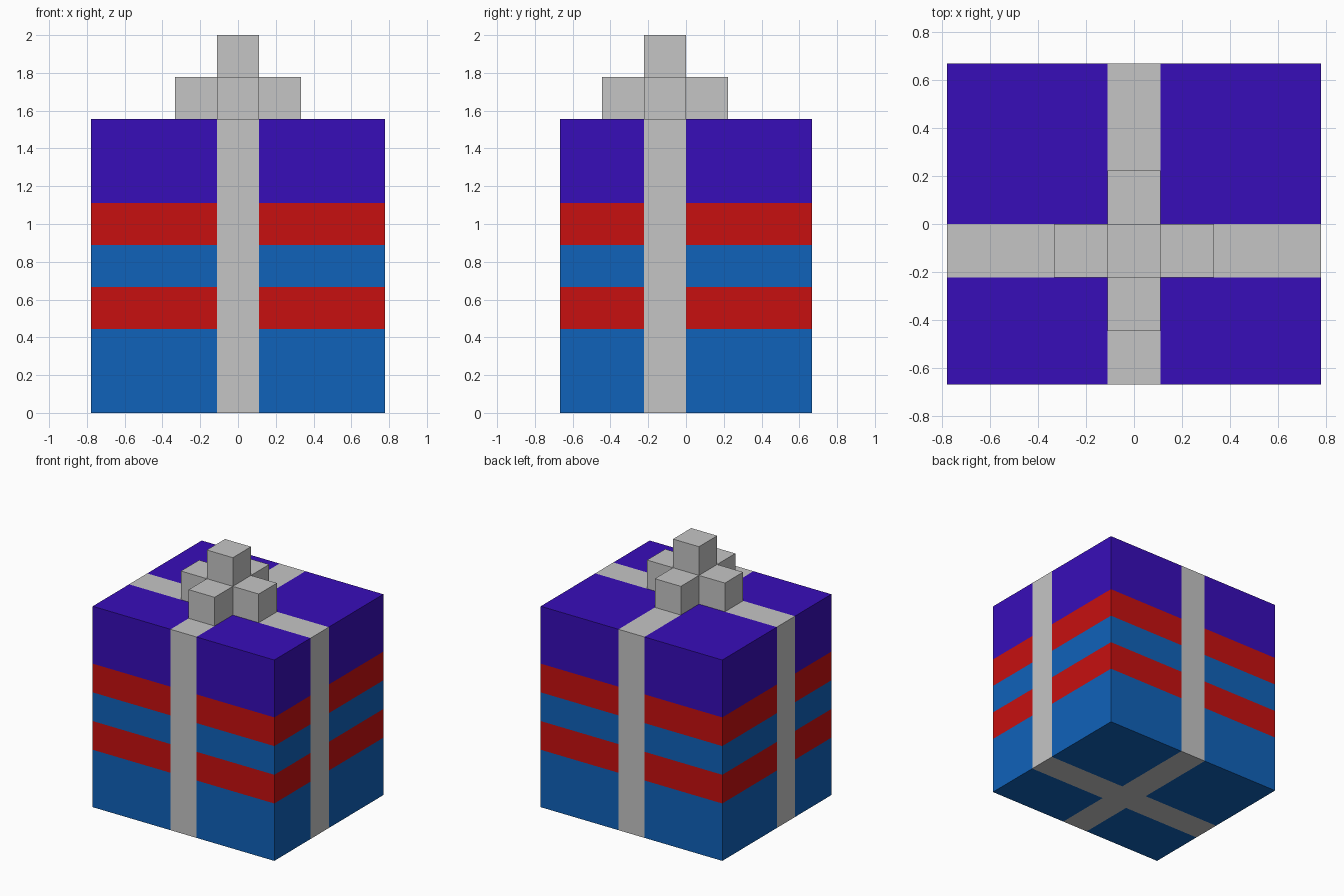
import bpy
import bmesh
from mathutils import Vector

cube = bpy.data.objects.get("Cube")
if cube:
    bpy.data.objects.remove(cube, do_unlink=True)

U = 2 / 9  # one block; every size is a whole or half number of blocks


def make_material(name, rgb):
    mat = bpy.data.materials.new(name)
    mat.use_nodes = True
    mat.diffuse_color = (*rgb, 1)
    bsdf = next(n for n in mat.node_tree.nodes if n.type == 'BSDF_PRINCIPLED')
    bsdf.inputs["Base Color"].default_value = (*rgb, 1)
    return mat


BLUE = make_material("wrap blue", (0.005, 0.122, 0.49))
RED = make_material("wrap red", (0.57, 0.005, 0.005))
PURPLE = make_material("lid purple", (0.039, 0.004, 0.485))
SILVER = make_material("ribbon silver", (0.56, 0.56, 0.56))


def block(name, low, high, materials, cuts=(), rule=None):
    """Box between two corners in blocks, cut at (axis, position) planes."""
    low, high = Vector(low) * U, Vector(high) * U
    bm = bmesh.new()
    bmesh.ops.create_cube(bm, size=1)
    bmesh.ops.scale(bm, vec=high - low, verts=bm.verts)
    bmesh.ops.translate(bm, vec=(low + high) / 2, verts=bm.verts)
    for axis, pos in cuts:
        normal = Vector((0, 0, 0))
        normal[axis] = 1
        bmesh.ops.bisect_plane(bm, geom=bm.verts[:] + bm.edges[:] + bm.faces[:],
                               plane_co=normal * pos * U, plane_no=normal)
    if rule:
        for face in bm.faces:
            face.material_index = rule(face.calc_center_median() / U, face.normal)
    mesh = bpy.data.meshes.new(name)
    bm.to_mesh(mesh)
    bm.free()
    for mat in materials:
        mesh.materials.append(mat)
    obj = bpy.data.objects.new(name, mesh)
    bpy.context.collection.objects.link(obj)
    return obj


def wrap_rule(c, n):
    # Ribbon runs around the box both ways
    if abs(c.x) < 0.5 and abs(n.x) < 0.5:
        return 3
    if -1 < c.y < 0 and abs(n.y) < 0.5:
        return 3
    # Purple lid above alternating red and blue bands
    if c.z > 5:
        return 2
    return 1 if 2 < c.z < 3 or 4 < c.z < 5 else 0


# Wrapped box with ribbon and stripes as cut faces
block("gift_box", (-3.5, -3, 0), (3.5, 3, 7), [BLUE, RED, PURPLE, SILVER],
      cuts=[(0, -0.5), (0, 0.5), (1, -1), (1, 0), (2, 2), (2, 3), (2, 4), (2, 5)],
      rule=wrap_rule)

# Bow: a tall knot with a loop on each side
block("bow_knot", (-0.5, -1, 7), (0.5, 0, 9), [SILVER])
for side, dx, dy in (("left", 1, 0), ("right", -1, 0), ("front", 0, -1), ("back", 0, 1)):
    block(f"bow_loop_{side}", (dx - 0.5, dy - 1, 7), (dx + 0.5, dy, 8), [SILVER])
